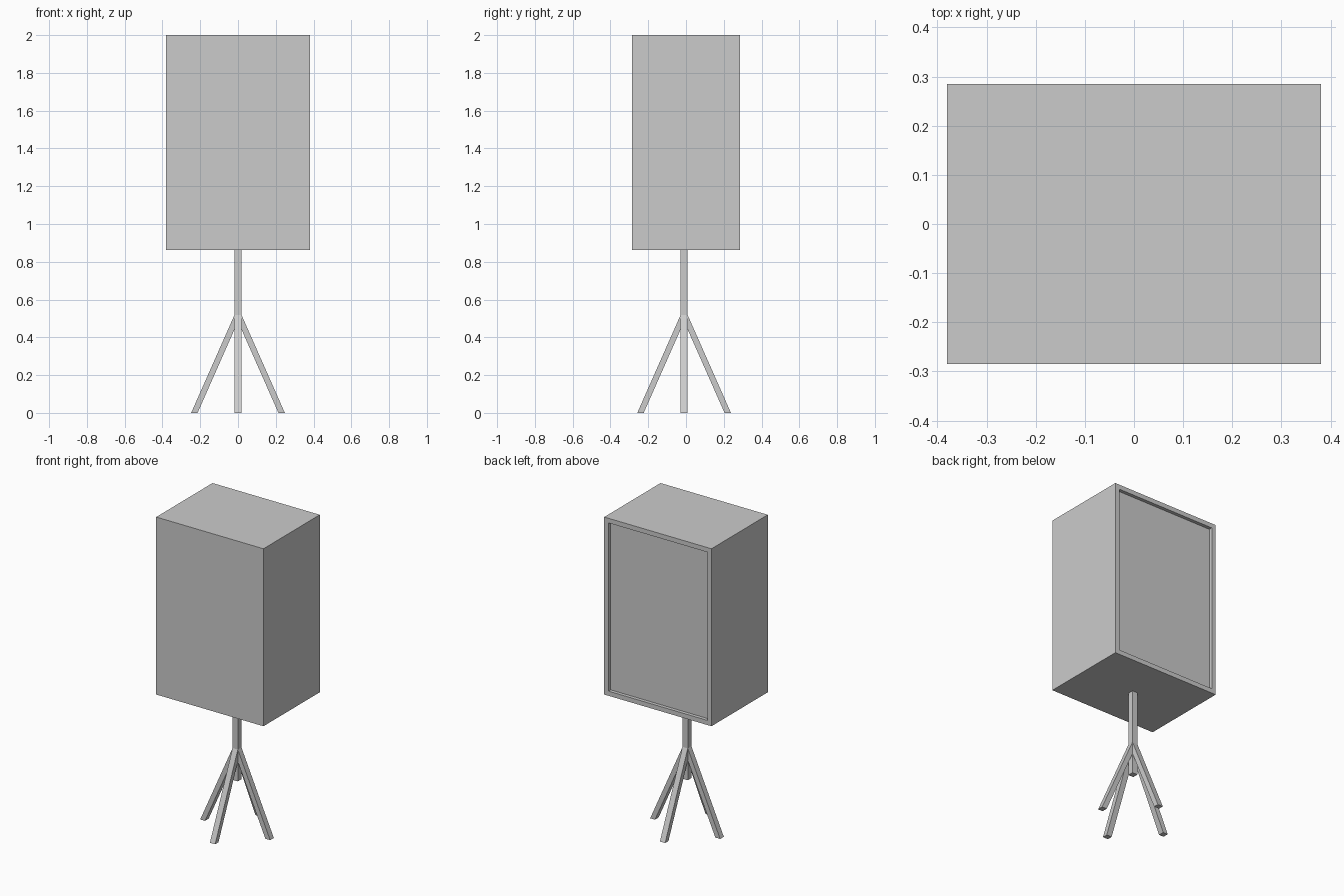
import bpy, bmesh, math
from mathutils import Vector, Matrix

if "Cube" in bpy.data.objects:
    bpy.data.objects.remove(bpy.data.objects["Cube"])


def finish(name, bm):
    bmesh.ops.recalc_face_normals(bm, faces=bm.faces)
    me = bpy.data.meshes.new(name)
    bm.to_mesh(me)
    bm.free()
    ob = bpy.data.objects.new(name, me)
    bpy.context.collection.objects.link(ob)
    return ob


def box(bm, lo, hi):
    lo, hi = Vector(lo), Vector(hi)
    m = Matrix.Translation((lo + hi) / 2) @ Matrix.Diagonal((*(hi - lo), 1))
    return bmesh.ops.create_cube(bm, size=1, matrix=m)


# Cabinet with a framed recess in the back face
bm = bmesh.new()
box(bm, (-0.38, -0.285, 0.863), (0.38, 0.285, 2.0))
bm.normal_update()
back = max(bm.faces, key=lambda f: f.normal.y)
bmesh.ops.inset_region(bm, faces=[back], thickness=0.042)
panel = bmesh.ops.extrude_face_region(bm, geom=[back])
bmesh.ops.translate(bm, vec=(0, -0.022, 0),
                    verts=[g for g in panel["geom"] if isinstance(g, bmesh.types.BMVert)])
if back.is_valid:
    bmesh.ops.delete(bm, geom=[back], context='FACES_ONLY')
finish("cabinet", bm)

# Stand axis sits slightly forward of centre
AXIS = Vector((0, -0.01, 0))
H = 0.0185

# Square central pole
bm = bmesh.new()
box(bm, (-H, AXIS.y - H, 0.315), (H, AXIS.y + H, 0.88))
finish("pole", bm)

# Four splayed square legs, sheared so that the feet lie flat
for i, side in enumerate(("right", "back", "left", "front")):
    bm = bmesh.new()
    box(bm, (-0.017, -H, 0), (0.017, H, 0.52))
    for v in bm.verts:
        v.co.x += 0.231 - (0.231 - 0.001) * v.co.z / 0.52
    bmesh.ops.transform(bm, verts=bm.verts,
                        matrix=Matrix.Translation(AXIS) @ Matrix.Rotation(i * math.pi / 2, 4, 'Z'))
    finish(side + "_leg", bm)
